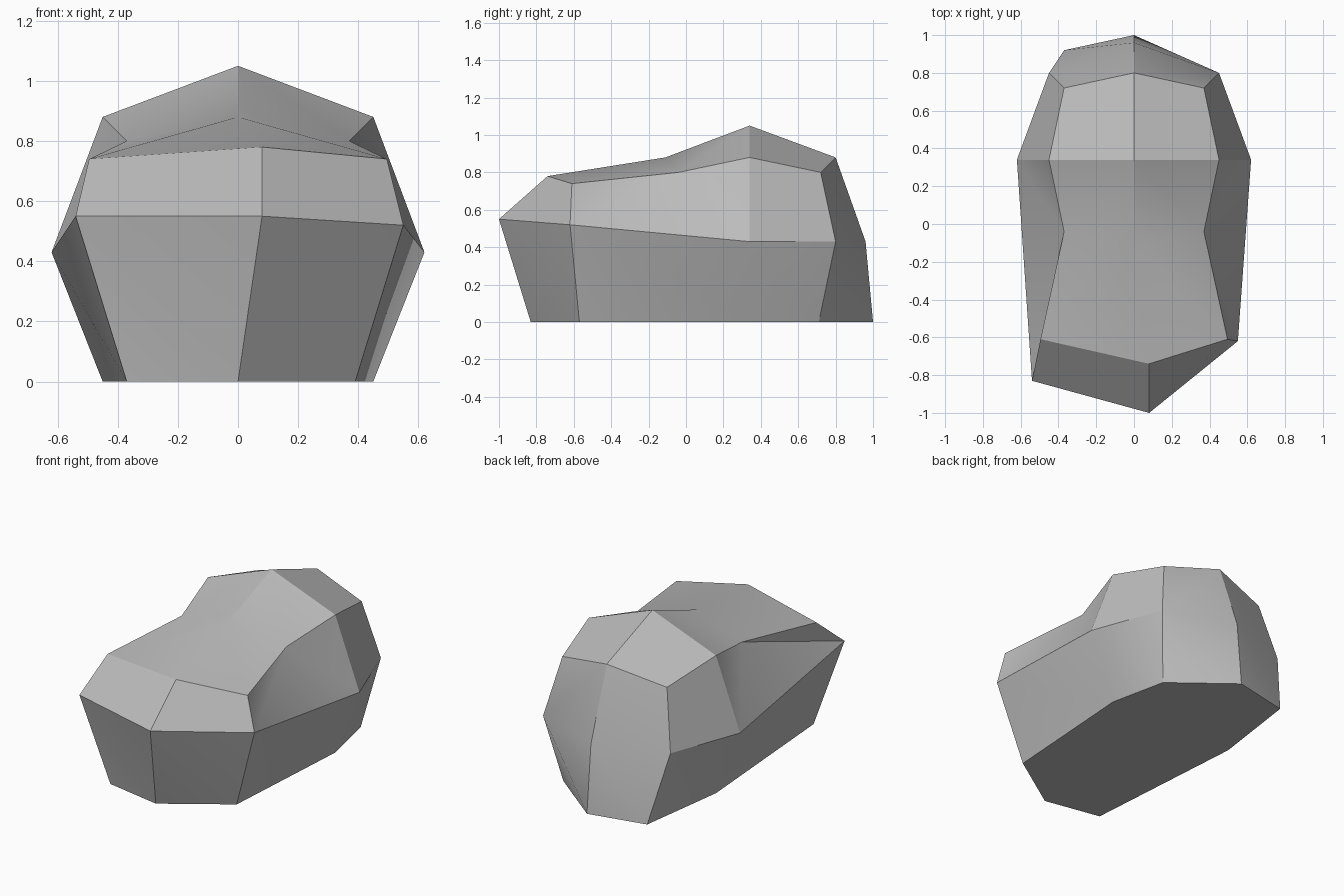
import bpy
import bmesh
import math

cube = bpy.data.objects.get("Cube")
if cube:
    bpy.data.objects.remove(cube, do_unlink=True)

# Single stone colour
stone = bpy.data.materials.new("grey_stone")
stone.use_nodes = True
colour = (0.5, 0.5, 0.5, 1.0)
stone.diffuse_color = colour
shader = next(n for n in stone.node_tree.nodes if n.type == "BSDF_PRINCIPLED")
shader.inputs["Base Color"].default_value = colour
shader.inputs["Roughness"].default_value = 0.9

bm = bmesh.new()


def point(x, y, z):
    return bm.verts.new((x, y, z))


def pair(x, y, z):
    """Matching points on the left (+x) and right (-x)."""
    return point(x, y, z), point(-x, y, z)


# Footprint, counter-clockwise from the front
footprint = [(0, -.83), (.39, -.57), (.45, .34), (.37, .71),
             (0, 1), (-.37, .92), (-.45, .34), (-.37, -.76)]
base = [point(x, y, 0) for x, y in footprint]

# Widest ring, in the same order
belt = [point(*p) for p in [
    (.08, -1, .55), (.55, -.62, .52), (.62, .34, .43), (.45, .8, .43),
    (0, .96, .43), (-.45, .8, .43), (-.62, .34, .43), (-.54, -.83, .55)]]

# Upper surface: centre line, then mirrored points
lip = point(.08, -.74, .78)
saddle = point(0, -.11, .88)
crest = point(0, .34, 1.05)
tail = point(0, .8, .88)
brow = pair(.495, -.61, .74)
waist = pair(.37, -.04, .8)
shoulder = pair(.45, .34, .88)
rear = pair(.37, .72, .8)

# Underside and lower wall
bm.faces.new(reversed(base))
for i in range(len(base)):
    bm.faces.new((base[i], belt[i], belt[i - 1]))
    bm.faces.new((base[i - 1], base[i], belt[i - 1]))

# Upper wall and top, one side at a time
for side in range(2):
    front, flank, corner = (belt[1:4], belt[7:4:-1])[side]
    br, wa, sh, re = (p[side] for p in (brow, waist, shoulder, rear))
    for face in [(belt[0], front, br, lip),
                 (front, wa, br),
                 (front, flank, wa),
                 (flank, sh, wa),
                 (flank, corner, re, sh),
                 (corner, belt[4], tail, re),
                 (lip, br, saddle),
                 (br, wa, saddle),
                 (wa, sh, crest, saddle),
                 (sh, re, tail, crest)]:
        bm.faces.new(face)

bmesh.ops.recalc_face_normals(bm, faces=bm.faces)
mesh = bpy.data.meshes.new("boulder")
bm.to_mesh(mesh)
bm.free()
mesh.materials.append(stone)

boulder = bpy.data.objects.new("boulder", mesh)
bpy.context.collection.objects.link(boulder)
for other in bpy.context.selected_objects:
    other.select_set(False)
boulder.select_set(True)
bpy.context.view_layer.objects.active = boulder
bpy.ops.object.shade_smooth_by_angle(angle=math.radians(30))
